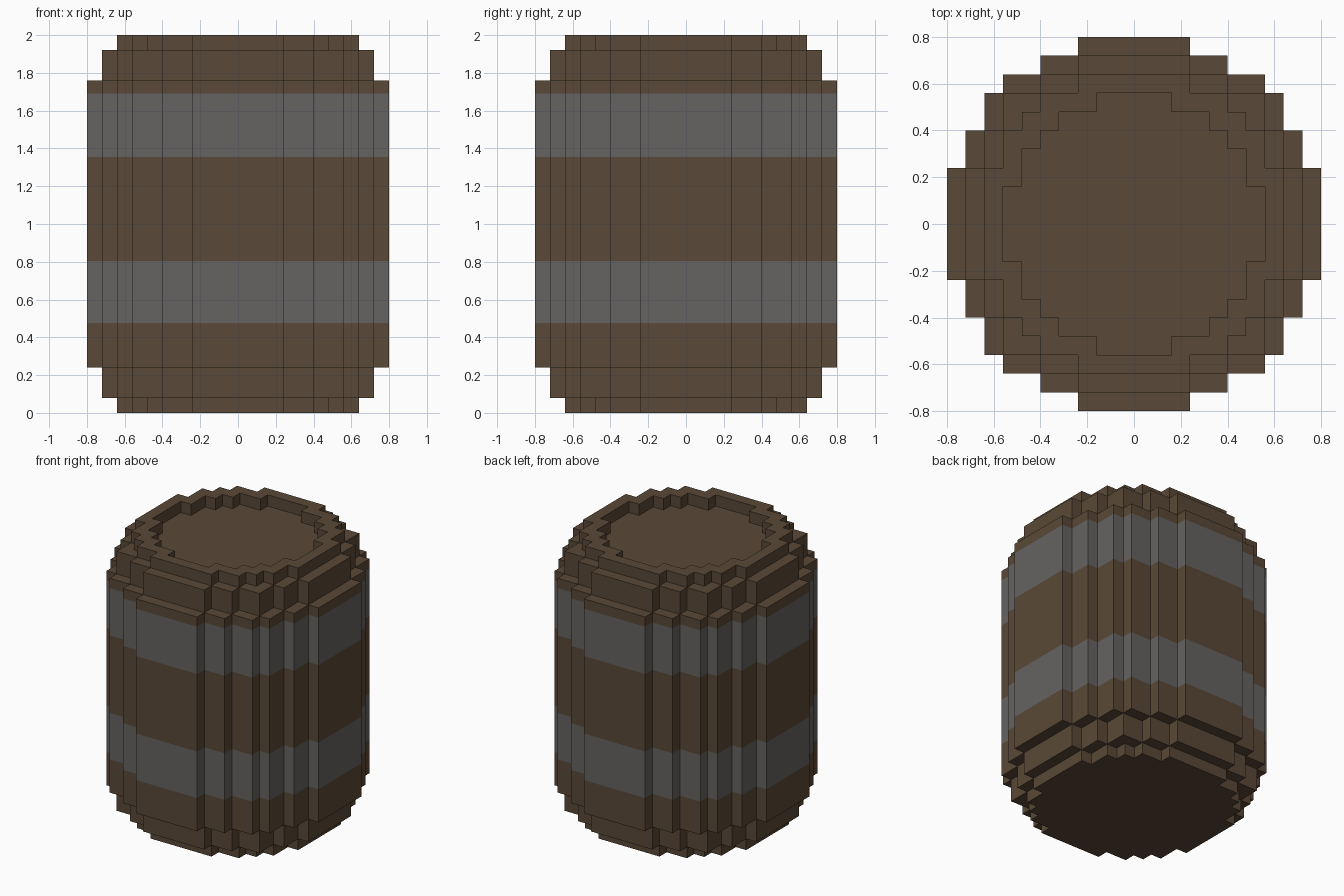
import bpy, bmesh

if "Cube" in bpy.data.objects:
    bpy.data.objects.remove(bpy.data.objects["Cube"])

S = 0.08  # block size


def material(name, rgb):
    m = bpy.data.materials.new(name)
    m.diffuse_color = (*rgb, 1)
    m.use_nodes = True
    m.node_tree.nodes["Principled BSDF"].inputs["Base Color"].default_value = m.diffuse_color
    return m


wood = material("brown wood", (0.102, 0.066, 0.038))
iron = material("grey iron", (0.128, 0.125, 0.120))

# Stepped circles: half width of each block row, counted out from the middle
BELLY = [10, 10, 10, 9, 9, 8, 8, 7, 5, 3]
SHOULDER = [9, 9, 9, 8, 8, 7, 7, 5, 3]
END = [8, 8, 8, 7, 7, 6, 5, 3]
RECESS = [7, 7, 6, 6, 5, 4, 2]

# Layers from the ground up: part, bottom, top, outline, hollow, material
LAYERS = [
    ("bottom_end", 0.00, 0.08, END, [], wood),
    ("lower_shoulder", 0.08, 0.24, SHOULDER, [], wood),
    ("lower_staves", 0.24, 0.475, BELLY, [], wood),
    ("lower_hoop", 0.475, 0.805, BELLY, [], iron),
    ("middle_staves", 0.805, 1.355, BELLY, [], wood),
    ("upper_hoop", 1.355, 1.69, BELLY, [], iron),
    ("upper_staves", 1.69, 1.76, BELLY, [], wood),
    ("upper_shoulder_and_lid", 1.76, 1.92, SHOULDER, [], wood),
    ("top_rim", 1.92, 2.00, END, RECESS, wood),
]


def in_outline(rows, i, j):
    a = i if i >= 0 else -1 - i
    b = j if j >= 0 else -1 - j
    return b < len(rows) and a < rows[b]


def solid(i, j, k):
    if not 0 <= k < len(LAYERS):
        return False
    return in_outline(LAYERS[k][3], i, j) and not in_outline(LAYERS[k][4], i, j)


# Corner order of each block side, seen from outside
SIDES = {
    (1, 0, 0): [(1, 0, 0), (1, 1, 0), (1, 1, 1), (1, 0, 1)],
    (-1, 0, 0): [(0, 1, 0), (0, 0, 0), (0, 0, 1), (0, 1, 1)],
    (0, 1, 0): [(1, 1, 0), (0, 1, 0), (0, 1, 1), (1, 1, 1)],
    (0, -1, 0): [(0, 0, 0), (1, 0, 0), (1, 0, 1), (0, 0, 1)],
    (0, 0, 1): [(0, 0, 1), (1, 0, 1), (1, 1, 1), (0, 1, 1)],
    (0, 0, -1): [(0, 1, 0), (1, 1, 0), (1, 0, 0), (0, 0, 0)],
}


def build_layer(k):
    """Skin of one layer, leaving out sides hidden by neighbouring blocks."""
    name, z0, z1, _, _, mat = LAYERS[k]
    bm = bmesh.new()
    for i in range(-10, 10):
        for j in range(-10, 10):
            if not solid(i, j, k):
                continue
            for (dx, dy, dz), corners in SIDES.items():
                if not solid(i + dx, j + dy, k + dz):
                    bm.faces.new([bm.verts.new(((i + a) * S, (j + b) * S, z1 if c else z0))
                                  for a, b, c in corners])
    bmesh.ops.remove_doubles(bm, verts=bm.verts[:], dist=0.001)
    mesh = bpy.data.meshes.new(name)
    bm.to_mesh(mesh)
    bm.free()
    mesh.materials.append(mat)
    bpy.context.collection.objects.link(bpy.data.objects.new(name, mesh))


for k in range(len(LAYERS)):
    build_layer(k)
